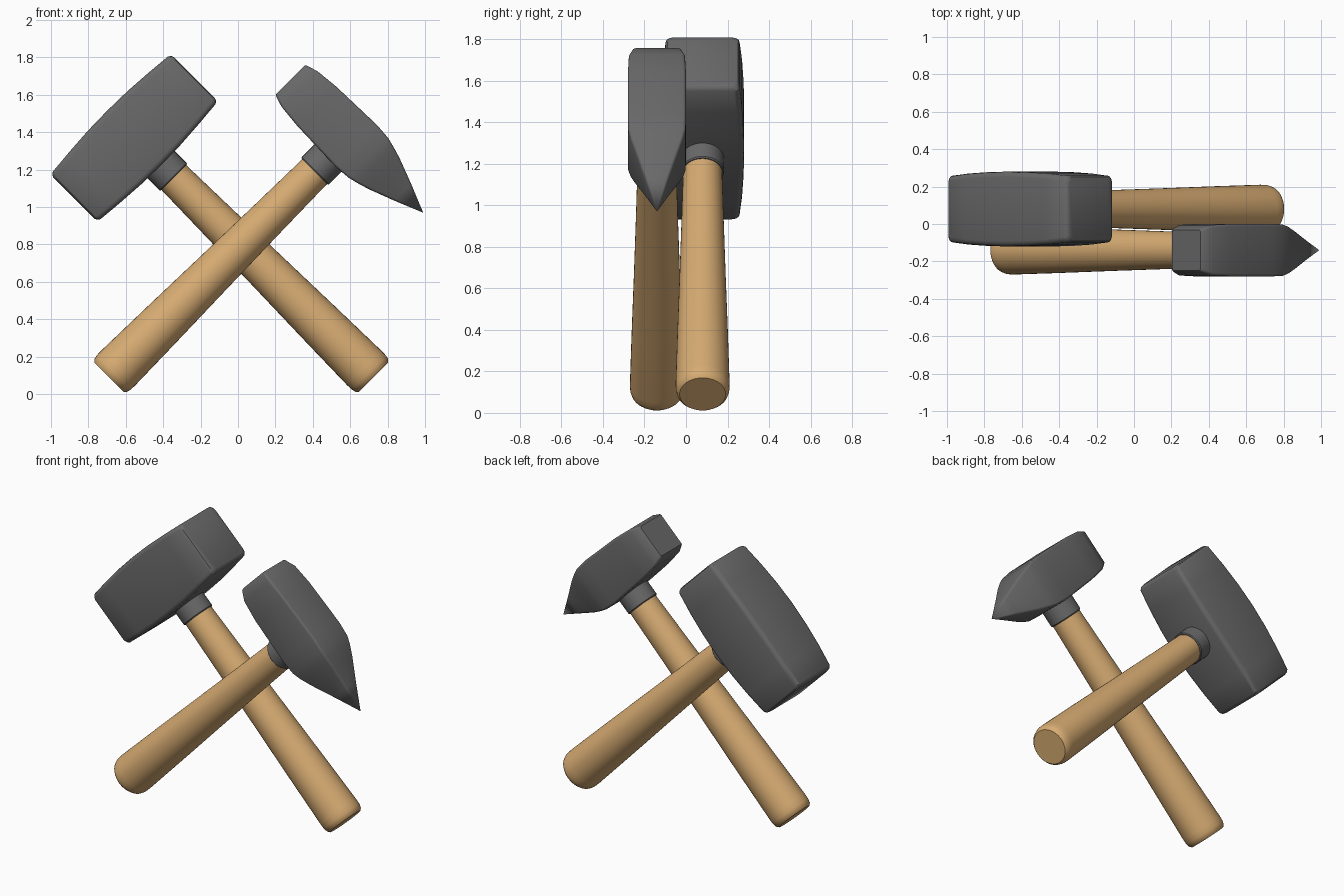
import bpy
import bmesh
from math import sin, cos, pi, radians
from mathutils import Matrix

cube = bpy.data.objects.get("Cube")
if cube:
    bpy.data.objects.remove(cube, do_unlink=True)


def make_material(name, rgb):
    mat = bpy.data.materials.new(name)
    mat.use_nodes = True
    mat.diffuse_color = (*rgb, 1)
    mat.node_tree.nodes["Principled BSDF"].inputs["Base Color"].default_value = (*rgb, 1)
    return mat


steel = make_material("dark steel", (0.14, 0.14, 0.14))
wood = make_material("light wood", (0.68, 0.41, 0.17))


def loft(name, rings, mat, matrix):
    """Skin a list of equal-sized point rings, capping both ends."""
    bm = bmesh.new()
    loops = [[bm.verts.new(p) for p in ring] for ring in rings]
    for a, b in zip(loops, loops[1:]):
        n = len(a)
        for i in range(n):
            j = (i + 1) % n
            bm.faces.new((a[i], a[j], b[j], b[i]))
    bm.faces.new(loops[0])
    bm.faces.new(loops[-1])
    bmesh.ops.remove_doubles(bm, verts=bm.verts, dist=0.0005)
    bmesh.ops.recalc_face_normals(bm, faces=bm.faces)
    mesh = bpy.data.meshes.new(name)
    bm.to_mesh(mesh)
    bm.free()
    mesh.materials.append(mat)
    obj = bpy.data.objects.new(name, mesh)
    obj.matrix_world = matrix
    bpy.context.collection.objects.link(obj)
    bpy.ops.object.select_all(action='DESELECT')
    obj.select_set(True)
    bpy.context.view_layer.objects.active = obj
    bpy.ops.object.shade_smooth_by_angle(angle=radians(32))
    return obj


def rounded_section(x, hy, hz, corner):
    """Rounded rectangle across the head's long axis."""
    c = min(corner, 0.3 * min(hy, hz))
    points = []
    for k, (sy, sz) in enumerate(((1, 1), (-1, 1), (-1, -1), (1, -1))):
        for step in range(4):
            a = (k + step / 3) * pi / 2
            points.append((x, sy * (hy - c) + c * cos(a), sz * (hz - c) + c * sin(a)))
    return points


def circle(z, r, n=40):
    return [(r * cos(2 * pi * i / n), r * sin(2 * pi * i / n), z) for i in range(n)]


def build_hammer(label, x, y, z, tilt, head, corner, collar_end):
    matrix = Matrix.Translation((x, y, z)) @ Matrix.Rotation(radians(tilt), 4, 'Y')
    loft(label + "_head", [rounded_section(*s, corner) for s in head], steel, matrix)

    # Metal collar under the head
    collar = ((-0.08, 0.103), (-collar_end + 0.006, 0.103),
              (-collar_end, 0.098), (-collar_end, 0.085))
    loft(label + "_collar", [circle(*s) for s in collar], steel, matrix)

    # Wooden handle, flaring to a softly rounded end
    handle = ((-collar_end + 0.03, 0.093), (-0.6, 0.101), (-1.0, 0.111),
              (-1.4, 0.122), (-1.74, 0.130), (-1.775, 0.129),
              (-1.797, 0.123), (-1.81, 0.111))
    loft(label + "_handle", [circle(*s) for s in handle], wood, matrix)


# Heavy hammer: barrelled square head with eased ends
half_head = ((0.455, 0.157, 0.157), (0.449, 0.170, 0.170), (0.435, 0.178, 0.180),
             (0.30, 0.190, 0.192), (0.15, 0.197, 0.202))
sledge_head = ([(-x, a, b) for x, a, b in half_head] + [(0, 0.2, 0.205)]
               + list(reversed(half_head)))
build_hammer("sledge", -0.555, 0.08, 1.37, -45, sledge_head, 0.028, 0.30)

# Pointed hammer: blunt striking face tapering to a tip
pick_head = ((-0.438, 0.108, 0.108), (-0.43, 0.116, 0.116), (-0.37, 0.135, 0.135),
             (-0.24, 0.14, 0.148), (0.06, 0.14, 0.157), (0.15, 0.138, 0.150),
             (0.20, 0.127, 0.138), (0.27, 0.103, 0.117), (0.41, 0.054, 0.064),
             (0.566, 0.0, 0.0))
build_hammer("pick", 0.59, -0.14, 1.37, 45, pick_head, 0.014, 0.255)
